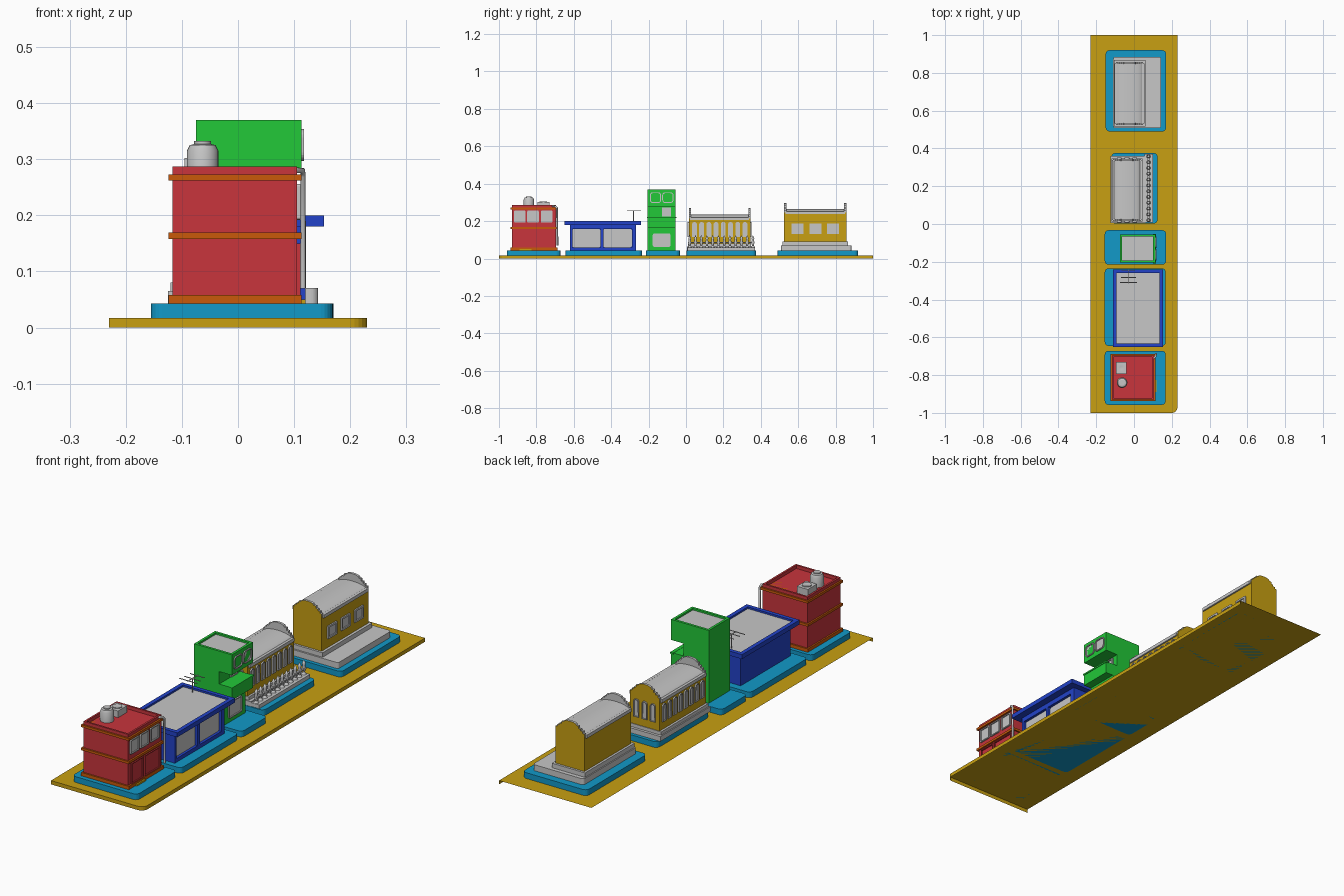
import bpy, bmesh, math
from mathutils import Vector

if "Cube" in bpy.data.objects:
    bpy.data.objects.remove(bpy.data.objects["Cube"])


def material(name, *rgb):
    m = bpy.data.materials.new(name)
    m.use_nodes = True
    m.diffuse_color = (*rgb, 1)
    m.node_tree.nodes["Principled BSDF"].inputs["Base Color"].default_value = (*rgb, 1)
    return m


GOLD = material("gold", .58, .35, .006)
SKY = material("sky blue", .006, .32, .58)
RED = material("red", .58, .035, .045)
ORANGE = material("orange", .58, .1, .003)
GREEN = material("green", .016, .58, .04)
BLUE = material("royal blue", .016, .055, .58)
GREY = material("light grey", .57, .57, .57)


def finish(name, bm, *mats, smooth=False):
    bmesh.ops.recalc_face_normals(bm, faces=bm.faces[:])
    me = bpy.data.meshes.new(name)
    bm.to_mesh(me)
    bm.free()
    ob = bpy.data.objects.new(name, me)
    bpy.context.collection.objects.link(ob)
    for m in mats:
        me.materials.append(m)
    if smooth:
        bpy.ops.object.select_all(action='DESELECT')
        ob.select_set(True)
        bpy.context.view_layer.objects.active = ob
        bpy.ops.object.shade_smooth_by_angle(angle=math.radians(40))
    return ob


def place(axis, p, d):
    return {'x': (d, p[0], p[1]), 'y': (p[0], d, p[1]), 'z': (p[0], p[1], d)}[axis]


def prism_mesh(pts, axis, a, b):
    bm = bmesh.new()
    face = bm.faces.new([bm.verts.new(place(axis, p, a)) for p in pts])
    ext = bmesh.ops.extrude_face_region(bm, geom=[face], use_keep_orig=True)
    verts = [g for g in ext['geom'] if isinstance(g, bmesh.types.BMVert)]
    bmesh.ops.translate(bm, verts=verts, vec=place(axis, (0, 0), b - a))
    bmesh.ops.recalc_face_normals(bm, faces=bm.faces[:])
    return bm


def prism(name, pts, axis, a, b, mat, smooth=False):
    return finish(name, prism_mesh(pts, axis, a, b), mat, smooth=smooth)


def rounded(u0, u1, v0, v1, r, top=None, n=5):
    """Rectangle with rounded corners; top gives the upper corners their own radius."""
    t = r if top is None else top
    pts = []
    for cu, cv, rad, k in ((u1 - r, v0 + r, r, 3), (u1 - t, v1 - t, t, 0),
                           (u0 + t, v1 - t, t, 1), (u0 + r, v0 + r, r, 2)):
        steps = n if rad > 0 else 0
        for i in range(steps + 1):
            ang = math.pi / 2 * (k + i / max(steps, 1))
            p = (cu + rad * math.cos(ang), cv + rad * math.sin(ang))
            if not pts or (Vector(p) - Vector(pts[-1])).length > 1e-5:
                pts.append(p)
    if (Vector(pts[0]) - Vector(pts[-1])).length < 1e-5:
        pts.pop()
    return pts


def box(name, x0, x1, y0, y1, z0, z1, mat):
    return prism(name, rounded(x0, x1, y0, y1, 0), 'z', z0, z1, mat)


def roofed_box(name, x0, x1, y0, y1, z0, z1, mat, floor, rim, depth):
    """Box whose top is sunk inside a parapet."""
    bm = prism_mesh(rounded(x0, x1, y0, y1, 0), 'z', z0, z1)
    top = max(bm.faces, key=lambda f: f.calc_center_median().z)
    bmesh.ops.inset_region(bm, faces=[top], thickness=rim)
    ext = bmesh.ops.extrude_discrete_faces(bm, faces=[top])['faces'][0]
    bmesh.ops.translate(bm, verts=ext.verts[:], vec=(0, 0, -depth))
    ext.material_index = 1
    return finish(name, bm, mat, floor)


def window(name, axis, sign, at, u0, u1, v0, v1, mat, pane, r=.005, top=None, rim=.005):
    """Framed window standing proud of a wall, with a sunk pane."""
    bm = prism_mesh(rounded(u0, u1, v0, v1, r, top), axis, at - sign * .002, at + sign * .006)
    n = Vector(place(axis, (0, 0), sign))
    face = max(bm.faces, key=lambda f: f.calc_center_median().dot(n))
    bmesh.ops.inset_region(bm, faces=[face], thickness=rim)
    ext = bmesh.ops.extrude_discrete_faces(bm, faces=[face])['faces'][0]
    bmesh.ops.translate(bm, verts=ext.verts[:], vec=n * -.005)
    ext.material_index = 1
    return finish(name, bm, mat, pane)


def lathe(name, x, y, profile, mat, n=24):
    bm = bmesh.new()
    vs = [bm.verts.new((x + r, y, z)) for r, z in profile]
    es = [bm.edges.new(e) for e in zip(vs, vs[1:])]
    bmesh.ops.spin(bm, geom=vs + es, cent=(x, y, 0), axis=(0, 0, 1), angle=math.tau, steps=n)
    bmesh.ops.remove_doubles(bm, verts=bm.verts[:], dist=1e-5)
    return finish(name, bm, mat, smooth=True)


def rod(name, pts, r, mat):
    cu = bpy.data.curves.new(name, 'CURVE')
    cu.dimensions, cu.bevel_depth, cu.bevel_resolution, cu.use_fill_caps = '3D', r, 2, True
    sp = cu.splines.new('POLY')
    sp.points.add(len(pts) - 1)
    for p, co in zip(sp.points, pts):
        p.co = (*co, 1)
    cu.materials.append(mat)
    ob = bpy.data.objects.new(name, cu)
    bpy.context.collection.objects.link(ob)


# Ground sheet with a skirt along the front and the left side, one rounded corner
G, P = .017, .043
bm = bmesh.new()
corner = [(.2 + .03 * math.sin(a), -.97 - .03 * math.cos(a))
          for a in [math.pi / 12 * i for i in range(7)]]
outline = [(-.23, -1)] + corner + [(.23, 1), (-.23, 1)]
top = [bm.verts.new((*p, G)) for p in outline]
low = [bm.verts.new((*p, 0)) for p in outline[:-1]]
bm.faces.new(top)
for i in range(len(low) - 1):
    bm.faces.new((top[i], top[i + 1], low[i + 1], low[i]))
finish("ground", bm, GOLD)

# Pavement plinths
for name, x0, x1, y0, y1 in (("red", -.155, .168, -.957, -.672), ("blue", -.155, .168, -.645, -.235),
                             ("green", -.155, .17, -.215, -.033), ("arcade", -.12, .125, .003, .375),
                             ("hall", -.15, .17, .49, .92)):
    prism(name + "_plinth", rounded(x0, x1, y0, y1, .02), 'z', G, P, SKY)

# Red house
roofed_box("red_house", -.117, .105, -.93, -.695, P, .287, RED, RED, .012, .015)
for z0, z1 in ((P, .058), (.158, .169), (.262, .273)):
    roofed_box("orange_band", -.124, .113, -.937, -.688, z0, z1, ORANGE, ORANGE, .012, 0.001)
for y in (-.888, -.818, -.745):
    window("red_house_window", 'x', 1, .105, y - .031, y + .031, .192, .256, GREY, GREY)
window("red_house_door", 'x', 1, .105, -.91, -.83, .058, .15, RED, RED, 0)
window("red_house_shutter", 'x', 1, .105, -.82, -.71, .058, .15, RED, RED, 0)
box("door_step", .11, .12, -.89, -.825, P, .05, GOLD)
rod("drain_pipe", [(.1, -.715, .28), (.115, -.7, .28), (.116, -.69, .27), (.116, -.687, .07)], .005, GREY)
lathe("water_tank", -.063, -.84, [(0, .27), (.028, .27), (.028, .315), (.023, .325),
                                  (.015, .327), (.015, .332), (0, .332)], GREY)
box("roof_vent", -.095, -.04, -.795, -.73, .27, .302, GREY)
lathe("roof_fan", -.067, -.762, [(.02, .3), (.02, .306), (.008, .306), (0, .304)], GREY, 16)

# Blue shop
box("shop_body", -.085, .1, -.62, -.267, P, .18, BLUE)
box("shop_sill", .09, .12, -.62, -.267, P, .06, BLUE)
box("shop_lintel", .09, .12, -.62, -.267, .158, .18, BLUE)
for y0, y1 in ((-.62, -.608), (-.458, -.442), (-.29, -.267)):
    box("shop_pillar", .09, .12, y0, y1, P, .18, BLUE)
for y0, y1 in ((-.61, -.456), (-.444, -.288)):
    prism("shop_glass", rounded(y0, y1, .058, .16, .015), 'x', .098, .108, GREY)
roofed_box("shop_roof", -.11, .153, -.65, -.24, .18, .2, BLUE, GREY, .026, .008)
rod("aerial_mast", [(-.03, -.28, .19), (-.03, -.28, .255)], .0025, GREY)
rod("aerial_boom", [(-.03, -.315, .255), (-.03, -.24, .255)], .002, GREY)
for y, w in ((-.31, .045), (-.283, .04), (-.248, .035)):
    rod("aerial_bar", [(-.03 - w, y, .255), (-.03 + w, y, .255)], .002, GREY)

# Green tower: stepped side profile with a recessed balcony floor
tower = [(-.075, P), (.075, P), (.075, .165), (.113, .165), (.113, .222), (.05, .222),
         (.05, .278), (.113, .278), (.113, .355), (-.075, .355)]
prism("tower_body", tower, 'y', -.205, -.055, GREEN)
roofed_box("tower_top", -.075, .113, -.205, -.055, .355, .37, GREEN, GREY, .016, .008)
for y in (-.163, -.097):
    window("tower_window", 'x', 1, .112, y - .03, y + .03, .297, .354, GREY, GREY, .015)
window("balcony_door", 'x', 1, .05, -.128, -.08, .224, .272, GREY, GREY, .002)
window("tower_shop_window", 'x', 1, .075, -.178, -.083, .062, .135, GREY, GREY, .01)
box("balcony_band", .1, .116, -.208, -.052, .216, .223, GREEN)


def gable_house(name, x0, x1, y0, y1, z0, eave, roof, peak):
    """Walls, shallow barrel roof and a stepped gable at each end."""
    c, w = (x0 + x1) / 2, (x1 - x0) / 2
    box(name + "_walls", x0, x1, y0, y1, z0, eave, GOLD)
    arc = [math.pi * i / 20 for i in range(21)]
    prism(name + "_roof", [(c + w * .98 * math.cos(a), eave + (roof - eave) * math.sin(a))
                           for a in arc], 'y', y0, y1, GREY, True)
    for x in (x0, x1):
        box(name + "_cornice", x - .007, x + .007, y0, y1, eave - .008, eave + .007, GREY)
    half = [(1, 0), (1, .25), (.88, .25), (.88, .42), (.74, .42), (.74, .58), (.6, .58),
            (.6, .78), (.46, .78), (.4, .9), (.22, .98), (0, 1)]
    shape = [(w, z0)] + [(u * w, eave + v * (peak - eave)) for u, v in half]
    pts = [(c + u, z) for u, z in shape] + [(c - u, z) for u, z in reversed(shape[:-1])]
    for y, s in ((y0, -1), (y1, 1)):
        bm = prism_mesh(pts, 'y', y - s * .004, y + s * .007)
        for f in bm.faces:
            high = f.calc_center_median().z > eave
            f.material_index = 0 if f.normal.y * s > .5 or not high and abs(f.normal.y) < .5 else 1
        finish(name + "_gable", bm, GOLD, GREY)


# Arcade house with arched windows all round and a balustrade in front
box("arcade_base", -.125, .06, .005, .36, P, .065, GREY)
box("arcade_skirt", -.12, .046, .012, .348, .065, .08, GREY)
gable_house("arcade", -.11, .037, .022, .338, .065, .213, .235, .27)
for i in range(8):
    y = .045 + i * .0386
    for s, x in ((1, .037), (-1, -.11)):
        window("arched_window", 'x', s, x, y - .013, y + .013, .115, .195, GREY, GREY, 0, .012, .004)
for x in (-.078, -.037, .004):
    for s, y in ((1, .345), (-1, .015)):
        window("end_window", 'y', s, y, x - .013, x + .013, .115, .195, GREY, GREY, 0, .012, .004)
box("balustrade_foot", .055, .1, .008, .37, P, .06, GREY)
box("balustrade_rail", .07, .084, .012, .366, .082, .088, GREY)
for i in range(12):
    lathe("baluster", .077, .02 + i * .0307, [(0, .06), (.011, .06), (.005, .07), (.009, .085),
          (.006, .1), (.008, .108), (0, .125)], GREY, 10)

# Hall on a broad terrace
prism("terrace", rounded(-.11, .143, .507, .885, .012), 'z', P, .07, GREY)
box("hall_base", -.105, .06, .515, .867, .07, .09, GREY)
gable_house("hall", -.095, .048, .532, .85, .09, .245, .264, .297)
for y in (.597, .692, .787):
    window("hall_window", 'x', 1, .048, y - .032, y + .032, .13, .188, GREY, GREY, .003, None, .008)
